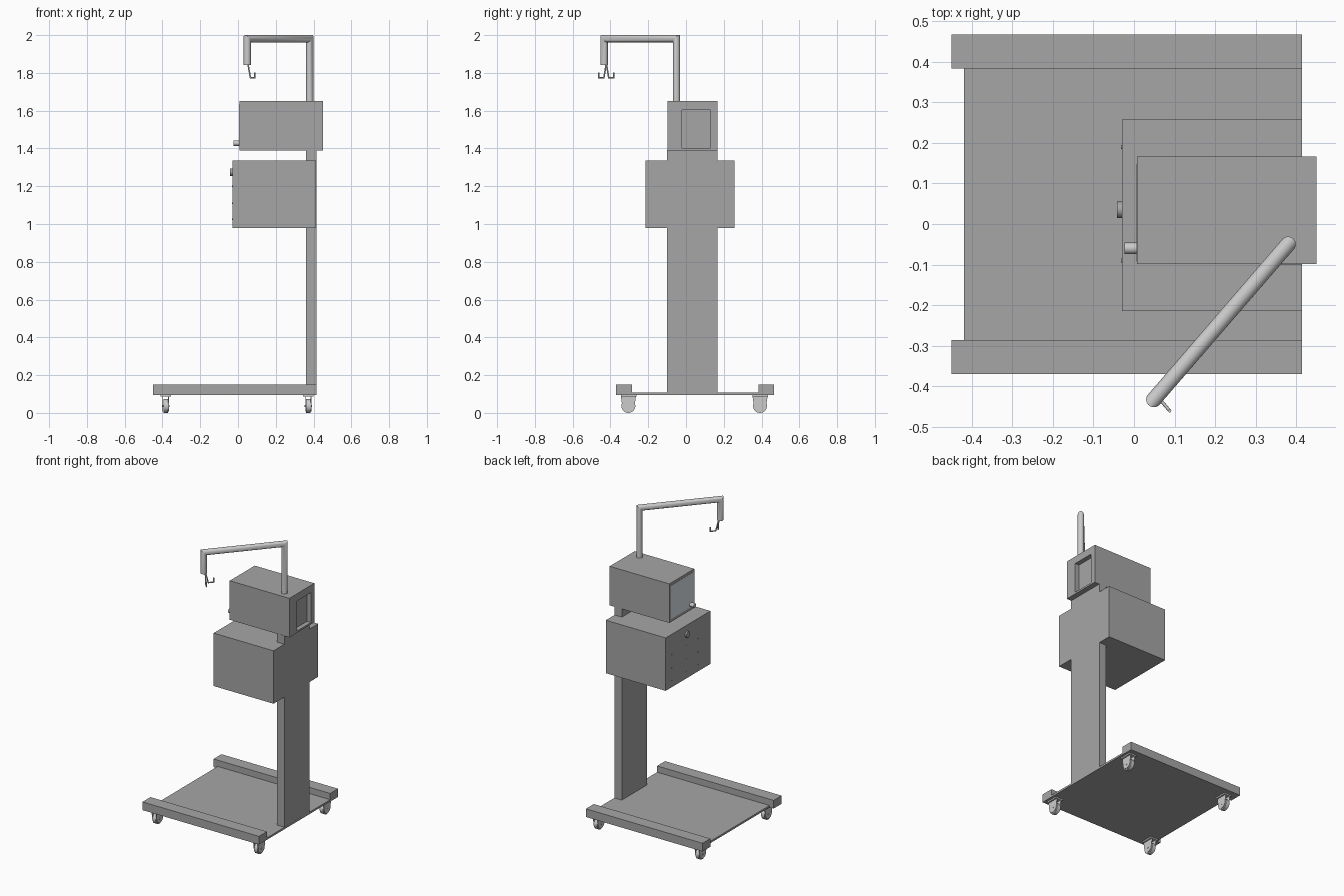
import bpy, bmesh, math
from mathutils import Vector

if "Cube" in bpy.data.objects:
    bpy.data.objects.remove(bpy.data.objects["Cube"])


def material(name, rgb):
    m = bpy.data.materials.new(name)
    m.diffuse_color = (*rgb, 1)
    m.use_nodes = True
    m.node_tree.nodes["Principled BSDF"].inputs["Base Color"].default_value = m.diffuse_color
    return m


DARK = material("dark_grey_paint", (0.38, 0.38, 0.38))
GLASS = material("screen_glass", (0.72, 0.77, 0.82))


def finish(name, bm, mat=None, smooth=False):
    bmesh.ops.recalc_face_normals(bm, faces=bm.faces)
    me = bpy.data.meshes.new(name)
    bm.to_mesh(me)
    bm.free()
    if mat:
        me.materials.append(mat)
    ob = bpy.data.objects.new(name, me)
    bpy.context.collection.objects.link(ob)
    if smooth:
        bpy.ops.object.select_all(action='DESELECT')
        ob.select_set(True)
        bpy.context.view_layer.objects.active = ob
        bpy.ops.object.shade_smooth_by_angle(angle=math.radians(35))
    return ob


def box(name, x, y, z, mat=DARK):
    bm = bmesh.new()
    bmesh.ops.create_cube(bm, size=1)
    for v in bm.verts:
        v.co = [(r[0] + r[1]) / 2 + c * (r[1] - r[0]) for c, r in zip(v.co, (x, y, z))]
    return finish(name, bm, mat)


def tube(name, path, r, n=24, mat=None):
    """Constant-radius tube with mitred corners along a path."""
    pts = [Vector(p) for p in path]
    dirs = [(b - a).normalized() for a, b in zip(pts, pts[1:])]
    u = dirs[0].orthogonal().normalized()
    w = dirs[0].cross(u)
    ring = [pts[0] + r * (u * math.cos(t) + w * math.sin(t))
            for t in (2 * math.pi * k / n for k in range(n))]
    bm = bmesh.new()
    last = first = [bm.verts.new(c) for c in ring]
    for i, d in enumerate(dirs):
        p = pts[i + 1]
        m = d + dirs[i + 1] if i + 1 < len(dirs) else d
        ring = [c + d * ((p - c).dot(m) / d.dot(m)) for c in ring]
        cur = [bm.verts.new(c) for c in ring]
        for k in range(n):
            j = (k + 1) % n
            bm.faces.new((last[k], last[j], cur[j], cur[k]))
        last = cur
    bm.faces.new(first)
    bm.faces.new(last)
    return finish(name, bm, mat, True)


def prism_x(name, profile, x0, x1):
    """Extrude a y-z outline along x."""
    bm = bmesh.new()
    f = bm.faces.new([bm.verts.new((x0, y, z)) for y, z in profile])
    ext = bmesh.ops.extrude_face_region(bm, geom=[f])
    for v in ext['geom']:
        if isinstance(v, bmesh.types.BMVert):
            v.co.x = x1
    return finish(name, bm, None, True)


# Wheeled base: floor plate and two rails
box("base_plate", (-0.42, 0.415), (-0.29, 0.39), (0.095, 0.108))
for tag, y in (("front", (-0.37, -0.286)), ("back", (0.384, 0.467))):
    box(tag + "_rail", (-0.45, 0.415), y, (0.095, 0.15))

# Casters: mounting plate, rounded fork cheeks, wheel
for tag, y in (("front", -0.305), ("back", 0.392)):
    for side, x in (("left", -0.383), ("right", 0.371)):
        name = f"{tag}_{side}_caster"
        box(name + "_plate", (x - 0.028, x + 0.028), (y - 0.04, y + 0.042), (0.086, 0.096), None)
        arc = [(y + 0.033 * math.cos(a), 0.04 + 0.033 * math.sin(a))
               for a in (math.pi * (1 + k / 10) for k in range(11))]
        cheek = arc + [(y + 0.04, 0.088), (y - 0.04, 0.088)]
        for k, cx in (("a", x - 0.0175), ("b", x + 0.0135)):
            prism_x(f"{name}_fork_{k}", cheek, cx, cx + 0.004)
        tube(name + "_wheel", [(x - 0.012, y, 0.037), (x + 0.012, y, 0.037)], 0.037, 28)
        tube(name + "_axle", [(x - 0.02, y, 0.037), (x + 0.02, y, 0.037)], 0.006, 12)

# Column and lower control cabinet
box("column", (0.36, 0.4145), (-0.1, 0.166), (0.1, 1.392))
box("control_cabinet", (-0.03, 0.414), (-0.215, 0.258), (0.98, 1.335))
tube("cabinet_knob", [(-0.03, 0.035, 1.275), (-0.042, 0.035, 1.275)], 0.02, 24, DARK)
for r, z in enumerate((1.2, 1.11, 1.025)):
    for c, y in enumerate((-0.09, 0.04, 0.19)):
        tube(f"button_{r}_{c}", [(-0.03, y, z), (-0.032, y, z)], 0.005, 12, DARK)

# Upper monitor housing with a recessed rear panel
housing = box("monitor_housing", (0.008, 0.45), (-0.099, 0.166), (1.39, 1.652))
cutter = box("recess_cutter", (0.42, 0.5), (-0.02, 0.13), (1.402, 1.603))
cutter.hide_render = True
cut = housing.modifiers.new("recess", 'BOOLEAN')
cut.operation = 'DIFFERENCE'
cut.solver = 'EXACT'
cut.object = cutter
bpy.context.view_layer.objects.active = housing
bpy.ops.object.modifier_apply(modifier="recess")
bpy.data.objects.remove(cutter)

# Screen and knob on the operator side
box("screen", (0.006, 0.012), (-0.092, 0.148), (1.41, 1.635), GLASS)
tube("monitor_knob", [(0.008, -0.06, 1.428), (-0.024, -0.06, 1.428)], 0.014)

# Overhead arm and double hook
tube("hanging_arm", [(0.38, -0.05, 1.65), (0.38, -0.05, 1.981),
                     (0.049, -0.433, 1.981), (0.049, -0.433, 1.842)], 0.019, 32)
for tag, s in (("front", -1), ("back", 1)):
    yc = -0.422
    tube(tag + "_hook", [(0.052, yc, 1.85), (0.066, yc + s * 0.013, 1.773),
                         (0.088, yc + s * 0.039, 1.773), (0.088, yc + s * 0.039, 1.802)], 0.004, 12)
